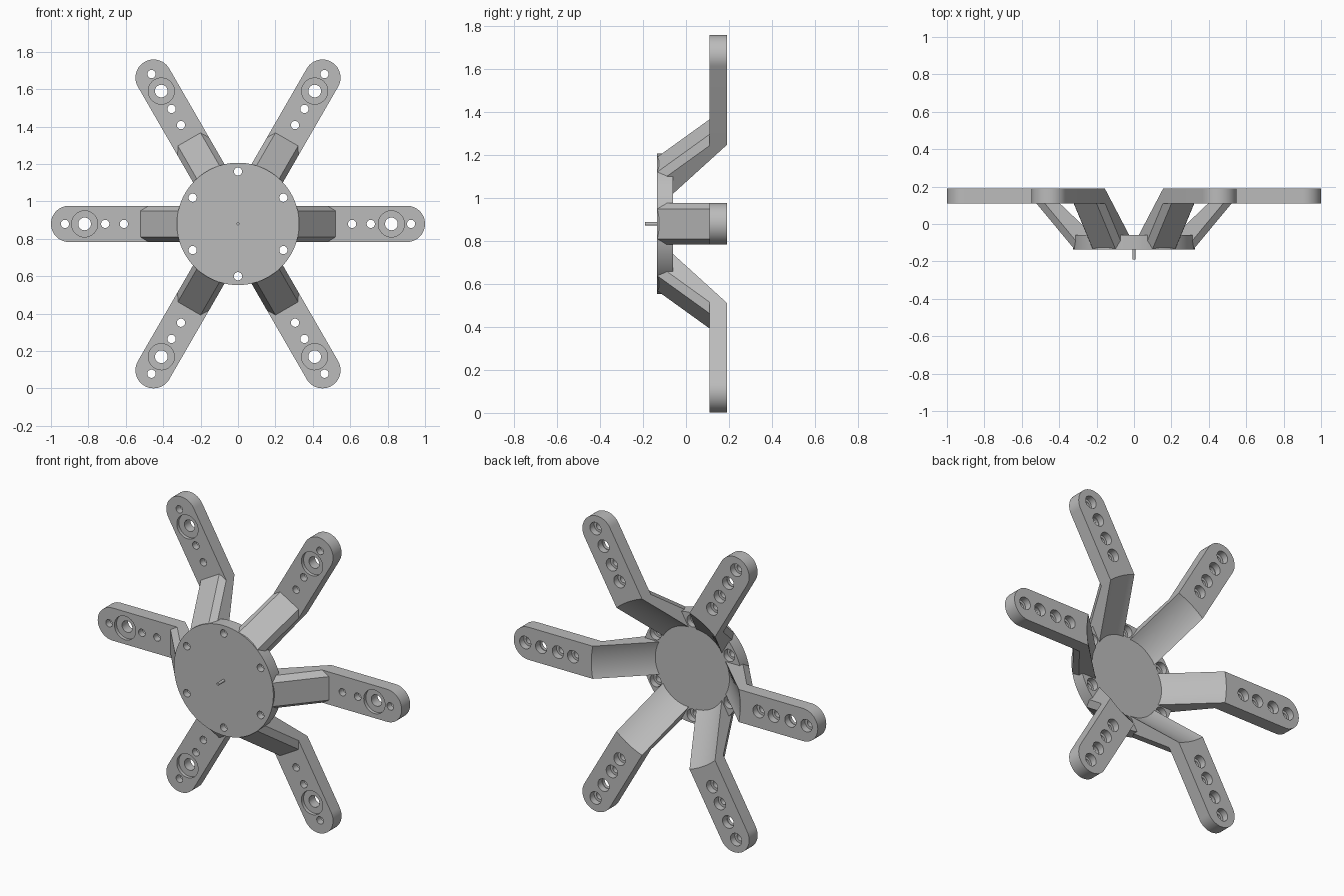
import bpy, bmesh, math
from mathutils import Matrix

cube = bpy.data.objects.get("Cube")
if cube:
    bpy.data.objects.remove(cube)

CENTER_Z = 0.88
HALF = 0.097                       # half width of an arm
FRONT, HUB_BACK = -0.135, -0.06    # hub depth
PLATE_F, PLATE_B = 0.11, 0.19      # arm plate depth

grey = bpy.data.materials.new("grey")
grey.use_nodes = True
grey.diffuse_color = (0.5, 0.5, 0.5, 1)
grey.node_tree.nodes["Principled BSDF"].inputs["Base Color"].default_value = (0.5, 0.5, 0.5, 1)


def lathe(bm, profile, x=0, z=0, n=32):
    """Closed solid of (radius, depth) steps around an axis along y."""
    rings = [[bm.verts.new((x + r * math.cos(2 * math.pi * i / n), y,
                            z + r * math.sin(2 * math.pi * i / n)))
              for i in range(n)] for r, y in profile]
    for a, b in zip(rings, rings[1:]):
        for i in range(n):
            j = (i + 1) % n
            bm.faces.new((a[i], a[j], b[j], b[i]))
    bm.faces.new(rings[0])
    bm.faces.new(rings[-1])


def make(name, bm, helper=False):
    bmesh.ops.recalc_face_normals(bm, faces=bm.faces)
    mesh = bpy.data.meshes.new(name)
    bm.to_mesh(mesh)
    bm.free()
    mesh.materials.append(grey)
    ob = bpy.data.objects.new(name, mesh)
    bpy.context.collection.objects.link(ob)
    ob.hide_render = helper
    return ob


def drill(ob, cutter):
    """Cut the holes, bake the result and shade it."""
    mod = ob.modifiers.new("holes", 'BOOLEAN')
    mod.operation, mod.solver, mod.object = 'DIFFERENCE', 'EXACT', cutter
    bpy.context.view_layer.update()
    deps = bpy.context.evaluated_depsgraph_get()
    baked = bpy.data.meshes.new_from_object(ob.evaluated_get(deps))
    ob.modifiers.clear()
    ob.data = baked
    bpy.data.objects.remove(cutter)
    smooth(ob)


def smooth(ob):
    ob.data.shade_smooth()
    ob.data.set_sharp_from_angle(angle=math.radians(25))


def place(ob, angle=0):
    ob.matrix_world = Matrix.Translation((0, 0, CENTER_Z)) @ Matrix.Rotation(angle, 4, 'Y')


# Hub disc with six holes pocketed from the back
bm = bmesh.new()
lathe(bm, [(0.327, FRONT), (0.327, HUB_BACK)], n=96)
hub = make("hub_disc", bm)
bm = bmesh.new()
for k in range(6):
    a = math.radians(30 + 60 * k)
    lathe(bm, [(0.022, -0.2), (0.022, -0.095), (0.036, -0.095), (0.036, 0)],
          0.28 * math.cos(a), 0.28 * math.sin(a))
drill(hub, make("hub_cutter", bm, True))
place(hub)

# Centre pin
bm = bmesh.new()
lathe(bm, [(0.008, -0.19), (0.008, FRONT + 0.01)], n=16)
pin = make("center_pin", bm)
smooth(pin)
place(pin)

# Arm: chamfered sloping strut with a conical back, bent into a round-ended plate
bm = bmesh.new()


def points(coords, y):
    return [bm.verts.new((x, y, t)) for x, t in coords]


def arc(radius, n=12):
    ts = [-HALF + 2 * HALF * i / n for i in range(n + 1)]
    return [(math.sqrt(radius ** 2 - t * t), t) for t in ts]


def chamfer(r):
    return [(r - 0.045, -HALF), (r, -0.07), (r, 0.07), (r - 0.045, HALF)]


angles = [math.pi * (i / 24 - 0.5) for i in range(25)]
end = [(1 - HALF + HALF * math.cos(a), HALF * math.sin(a)) for a in angles]
START = FRONT + 0.002
inner_a = points(arc(0.172), START)
inner_b = points(arc(0.49), PLATE_B)
outer_a = points(chamfer(0.32), START)
outer_b = points(chamfer(0.522), PLATE_F)
end_f = points(end, PLATE_F)
end_b = points(end, PLATE_B)
for lo, hi in ((inner_a, inner_b), (outer_a, outer_b), (end_f, end_b)):
    for i in range(len(lo) - 1):
        bm.faces.new((lo[i], lo[i + 1], hi[i + 1], hi[i]))
bm.faces.new(inner_a + outer_a[::-1])      # foot inside the hub
bm.faces.new(outer_b + end_f[::-1])        # plate front
bm.faces.new(inner_b + end_b[::-1])        # plate back
for s in (0, -1):                          # flat sides
    bm.faces.new((inner_a[s], outer_a[s], outer_b[s], end_f[s], end_b[s], inner_b[s]))
arm = make("arm_1", bm)

# Arm holes: three small ones and a large one with a front recess
bm = bmesh.new()
for x in (0.61, 0.71, 0.925):
    lathe(bm, [(0.022, 0), (0.022, 0.15), (0.037, 0.15), (0.037, 0.3)], x)
lathe(bm, [(0.07, 0), (0.07, 0.13), (0.034, 0.13), (0.034, 0.15), (0.037, 0.15), (0.037, 0.3)], 0.82)
drill(arm, make("arm_cutter", bm, True))
place(arm)

for k in range(1, 6):
    copy = bpy.data.objects.new(f"arm_{k + 1}", arm.data)
    bpy.context.collection.objects.link(copy)
    place(copy, math.radians(60 * k))
